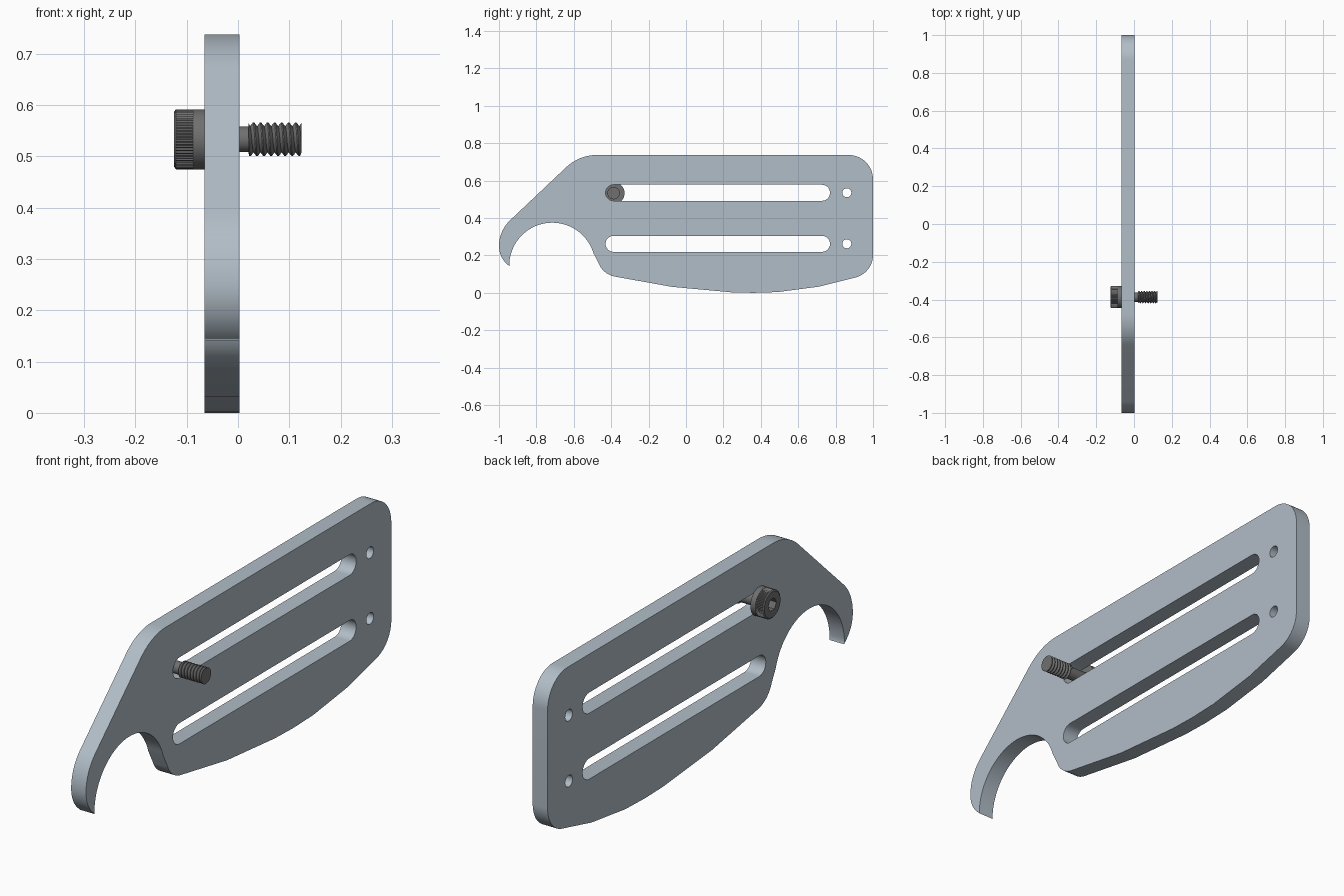
import bpy, bmesh
from math import sin, cos, pi, radians, degrees
from mathutils import Matrix

if "Cube" in bpy.data.objects:
    bpy.data.objects.remove(bpy.data.objects["Cube"])


def material(name, rgb):
    m = bpy.data.materials.new(name)
    m.diffuse_color = (*rgb, 1)
    m.use_nodes = True
    m.node_tree.nodes["Principled BSDF"].inputs["Base Color"].default_value = m.diffuse_color
    return m


def arc(cy, cz, r, a0, a1, n=14):
    return [(cy + r * cos(radians(a0 + (a1 - a0) * i / n)),
             cz + r * sin(radians(a0 + (a1 - a0) * i / n))) for i in range(n + 1)]


def smooth(ob, angle=30):
    bpy.ops.object.select_all(action='DESELECT')
    ob.select_set(True)
    bpy.context.view_layer.objects.active = ob
    bpy.ops.object.shade_smooth_by_angle(angle=radians(angle))


def mesh_object(name, bm, mat):
    me = bpy.data.meshes.new(name)
    bm.to_mesh(me)
    bm.free()
    me.materials.append(mat)
    ob = bpy.data.objects.new(name, me)
    bpy.context.collection.objects.link(ob)
    smooth(ob)
    return ob


steel = material("plate_grey", (0.44, 0.51, 0.57))
dark = material("screw_grey", (0.16, 0.16, 0.16))

# Plate: outline and openings as (y, z) loops, filled and extruded along x
outline = (arc(0.87, 0.607, 0.13, 90, 0)
           + arc(0.875, 0.203, 0.125, 0, -75)
           + [(0.71, 0.033), (0.49, 0.004), (0.36, 0.0), (0.24, 0.003), (-0.075, 0.032)]
           + arc(-0.36, 0.2, 0.115, 259, 200)
           + arc(-0.715, 0.145, 0.23, 17, 180, 40)
           + [(-0.943, 0.14)]
           + arc(-0.87, 0.25, 0.13, 235, 180)
           + arc(-0.81, 0.25, 0.19, 180, 133.5)
           + arc(-0.476, 0.497, 0.24, 133.5, 90))
loops = [outline]
for z in (0.535, 0.262):
    loops.append(arc(0.727, z, 0.043, -90, 90) + arc(-0.387, z, 0.043, 90, 270))
    loops.append(arc(0.86, z, 0.024, 0, 345, 23))

X0, X1 = -0.065, 0.003
cu = bpy.data.curves.new("plate", 'CURVE')
cu.dimensions = '2D'
cu.fill_mode = 'BOTH'
cu.extrude = (X1 - X0) / 2
for pts in loops:
    sp = cu.splines.new('POLY')
    sp.points.add(len(pts) - 1)
    for p, (y, z) in zip(sp.points, pts):
        p.co = (y, z, 0, 1)
    sp.use_cyclic_u = True
plate = bpy.data.objects.new("plate", cu)
bpy.context.collection.objects.link(plate)
bpy.context.view_layer.objects.active = plate
plate.select_set(True)
bpy.ops.object.convert(target='MESH')
plate = bpy.context.view_layer.objects.active
plate.name = "plate"
me = plate.data
me.transform(Matrix(((0, 0, 1, (X0 + X1) / 2), (1, 0, 0, 0), (0, 1, 0, 0), (0, 0, 0, 1))))
bm = bmesh.new()
bm.from_mesh(me)
bmesh.ops.remove_doubles(bm, verts=bm.verts, dist=1e-5)
bmesh.ops.recalc_face_normals(bm, faces=bm.faces)
bm.to_mesh(me)
bm.free()
me.materials.clear()
me.materials.append(steel)
smooth(plate, 25)

CY, CZ = -0.387, 0.533


def on_axis(x, r, a):
    return (x, CY + r * cos(a), CZ + r * sin(a))


# Cap screw body: rings from the hex socket floor, over the knurled head, down the shank
N = 120
rings = [(-0.095, 0.027, 'hex'), (-0.125, 0.027, 'hex'), (-0.125, 0.053, ''),
         (-0.121, 0.0575, 'knurl'), (-0.088, 0.0575, 'knurl'), (-0.088, 0.0585, ''),
         (-0.065, 0.0585, ''), (-0.065, 0.025, ''), (0.122, 0.025, '')]
bm = bmesh.new()
rows = []
for x, r, kind in rings:
    row = []
    for k in range(N):
        a = 2 * pi * k / N
        rr = r
        if kind == 'hex':
            rr = r * cos(pi / 6) / cos(a % (pi / 3) - pi / 6)
        elif kind == 'knurl':
            rr = r + (0.001 if k % 2 else -0.0012)
        row.append(bm.verts.new(on_axis(x, rr, a)))
    rows.append(row)
for r0, r1 in zip(rows, rows[1:]):
    for k in range(N):
        j = (k + 1) % N
        bm.faces.new((r0[k], r0[j], r1[j], r1[k]))
bm.faces.new(rows[0][::-1])
bm.faces.new(rows[-1])
mesh_object("cap_screw", bm, dark)

# Helical thread: root and crest edges swept round the shank, trimmed flat at both ends
S, PITCH, TURNS, T0, T1 = 40, 0.0137, 9, 0.02, 0.124
profile = [(0.0, 0.0255), (0.42, 0.033), (0.58, 0.033), (1.0, 0.0255)]
bm = bmesh.new()
prev = None
for k in range(S * TURNS + 1):
    a = 2 * pi * k / S
    x = T0 - PITCH + PITCH * k / S
    row = [bm.verts.new(on_axis(min(max(x + PITCH * t, T0), T1), r, a)) for t, r in profile]
    if prev:
        for i in range(3):
            bm.faces.new((prev[i], row[i], row[i + 1], prev[i + 1]))
    prev = row
bmesh.ops.remove_doubles(bm, verts=bm.verts, dist=1e-6)
# Flat tip of the thread
tip = [bm.verts.new(on_axis(T1, 0.0325, 2 * pi * k / S)) for k in range(S)]
bm.faces.new(tip)
mesh_object("screw_thread", bm, dark)
